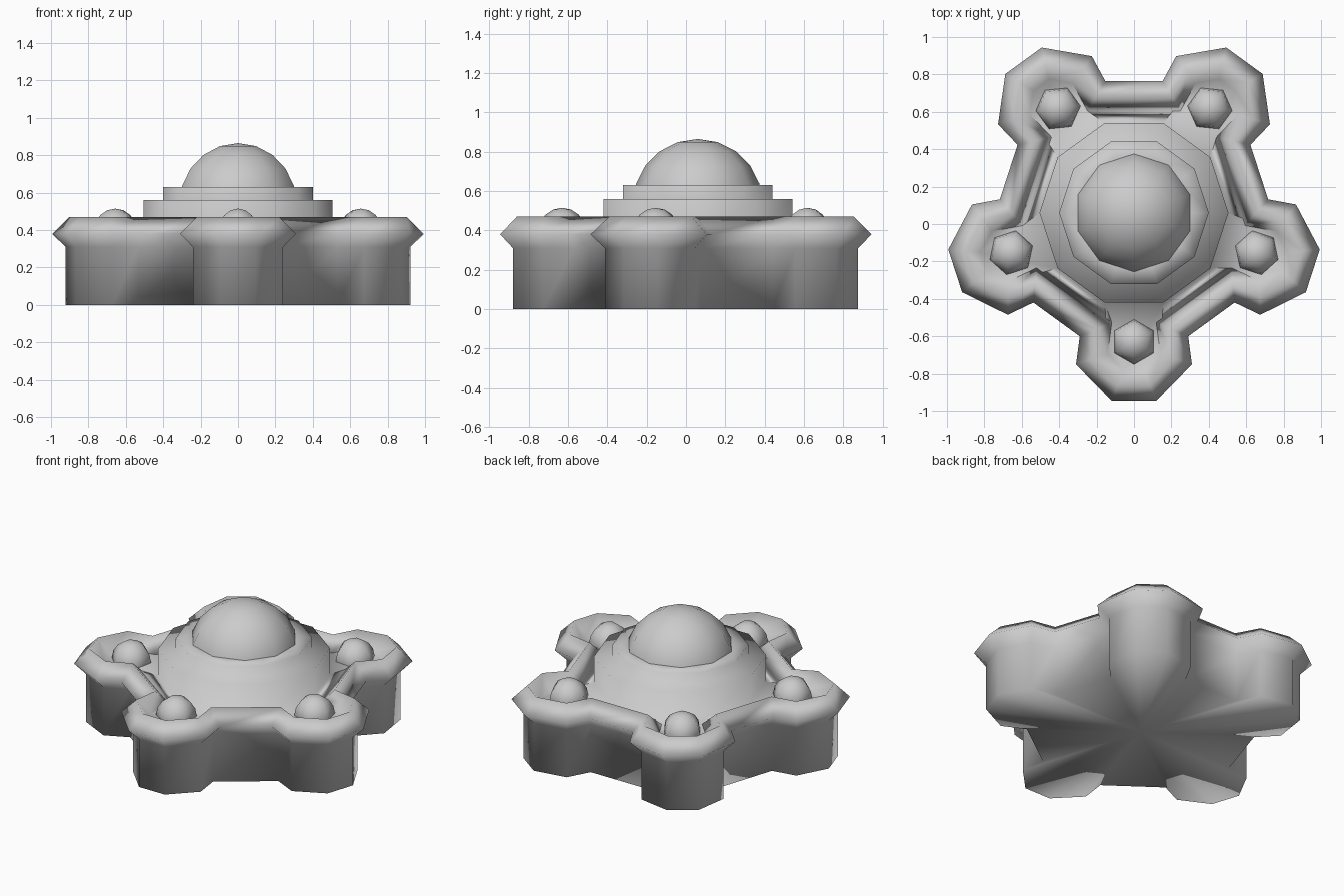
import bpy, bmesh, math
from mathutils import Vector, Matrix

if "Cube" in bpy.data.objects:
    bpy.data.objects.remove(bpy.data.objects["Cube"], do_unlink=True)

CENTRE = Vector((0, 0.06, 0))
LOBES = 5
STEP = math.tau / LOBES

grey = bpy.data.materials.new("plain grey")
grey.use_nodes = True
grey.diffuse_color = (0.6, 0.6, 0.6, 1)
grey.node_tree.nodes["Principled BSDF"].inputs["Base Color"].default_value = (0.6, 0.6, 0.6, 1)


def finish(bm, name):
    bmesh.ops.recalc_face_normals(bm, faces=bm.faces)
    mesh = bpy.data.meshes.new(name)
    for face in bm.faces:
        face.smooth = True
    bm.to_mesh(mesh)
    bm.free()
    mesh.materials.append(grey)
    obj = bpy.data.objects.new(name, mesh)
    bpy.context.collection.objects.link(obj)
    return obj


def dome(name, radius, segments, rings, place, turn=0):
    bm = bmesh.new()
    bmesh.ops.create_uvsphere(bm, u_segments=segments, v_segments=rings, radius=radius,
                              matrix=Matrix.Translation(place) @ Matrix.Rotation(turn, 4, "Z"))
    return finish(bm, name)


def inset(points, distance):
    # Moves every side of the outline inwards by the same distance
    result = []
    for i, p in enumerate(points):
        a = (p - points[i - 1]).normalized()
        b = (points[(i + 1) % len(points)] - p).normalized()
        na, nb = Vector((-a.y, a.x)), Vector((-b.y, b.x))
        result.append(p + (na + nb) * distance / (1 + na.dot(nb)))
    return result


def ring(bm, points, z):
    return [bm.verts.new((p.x + CENTRE.x, p.y + CENTRE.y, z)) for p in points]


def bridge(bm, low, high):
    n = len(low)
    for i in range(n):
        j = (i + 1) % n
        bm.faces.new((low[i], low[j], high[j], high[i]))


# Five-lobed outline, one lobe turned around the centre
half = [(0.12, -1.005), (0.31, -0.81), (0.29, -0.66)]
lobe = [Vector((-x, y)) for x, y in reversed(half)] + [Vector(p) for p in half]
outline = [Matrix.Rotation(k * STEP, 2) @ p for k in range(LOBES) for p in lobe]

# Body: wall, flared rim and sunken floor
bm = bmesh.new()
levels = [(0.065, 0), (0.065, 0.31), (0, 0.38), (0.085, 0.47), (0.16, 0.39)]
loops = [ring(bm, inset(outline, d), z) for d, z in levels]
for low, high in zip(loops, loops[1:]):
    bridge(bm, low, high)
middle = bm.verts.new(CENTRE)
for i, v in enumerate(loops[0]):
    bm.faces.new((loops[0][i - 1], v, middle))

# Stepped ten-sided hub
SIDES = 2 * LOBES
hub_levels = [(0.505, 0.39), (0.505, 0.56), (0.40, 0.56), (0.40, 0.63), (0.30, 0.63)]
hub = []
for radius, z in hub_levels:
    angles = [math.radians(-108) + math.tau * k / SIDES for k in range(SIDES)]
    hub.append(ring(bm, [Vector((math.cos(a), math.sin(a))) * radius for a in angles], z))
for low, high in zip(hub, hub[1:]):
    bridge(bm, low, high)
bm.faces.new(hub[-1])

# Floor joins three rim points to each hub corner
floor = loops[-1]
for j in range(SIDES):
    a, b, c = floor[3 * j:3 * j + 3]
    corner, following = hub[0][j], hub[0][(j + 1) % SIDES]
    bm.faces.new((a, b, corner))
    bm.faces.new((b, c, corner))
    bm.faces.new((c, floor[(3 * j + 3) % len(floor)], following, corner))
finish(bm, "star_body")

# Central dome and one small dome in each lobe
dome("central_dome", 0.33, 10, 10, CENTRE + Vector((0, 0, 0.535)))
for k in range(LOBES):
    spot = Matrix.Rotation(k * STEP, 3, "Z") @ Vector((0, -0.69, 0.395))
    dome(f"small_dome_{k + 1}", 0.12, 6, 8, CENTRE + spot, k * STEP)
